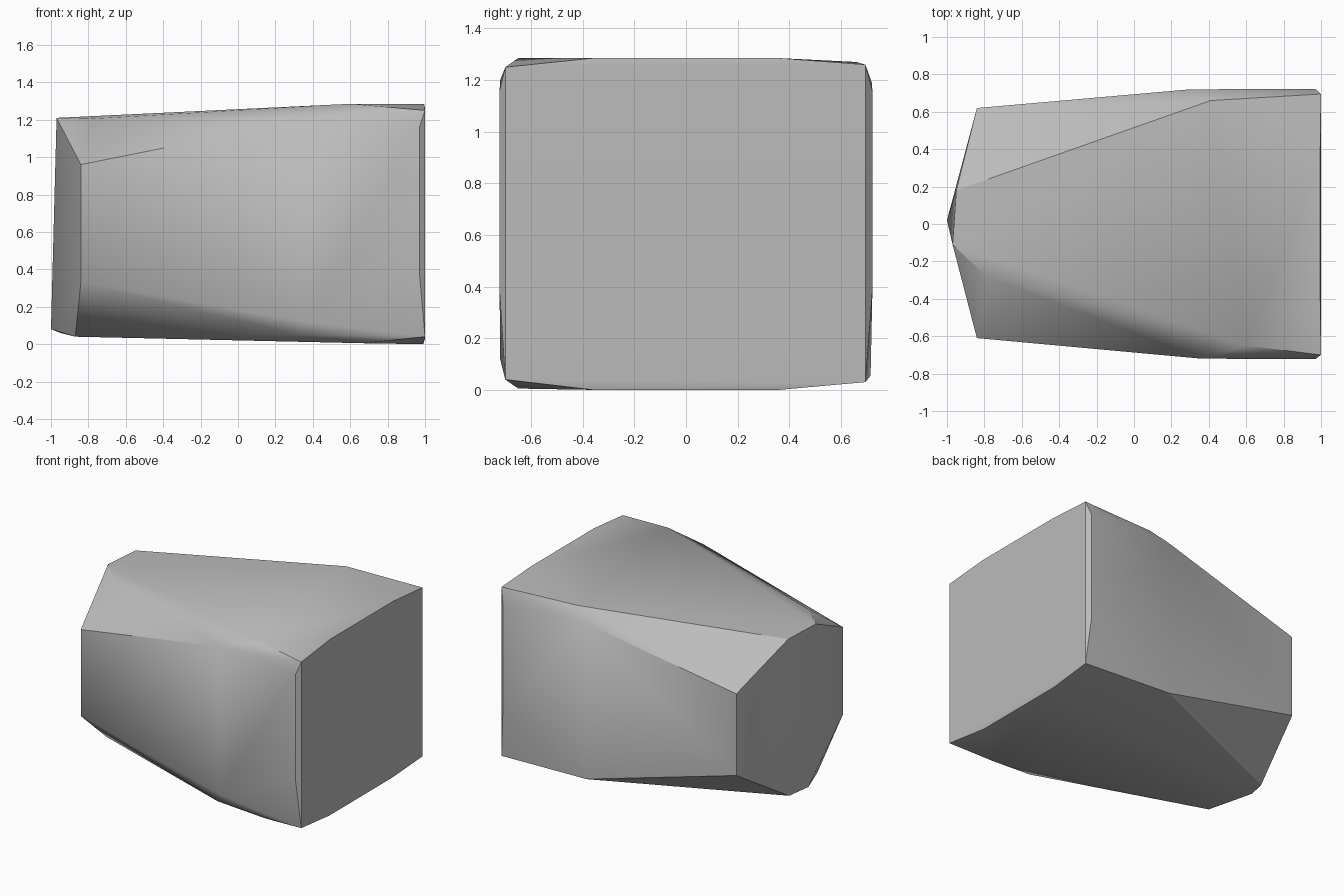
import bpy, bmesh
from math import radians

cube = bpy.data.objects.get("Cube")
if cube:
    bpy.data.objects.remove(cube, do_unlink=True)

# Plain grey stone
stone = bpy.data.materials.new("stone_grey")
stone.use_nodes = True
grey = (0.5, 0.5, 0.5, 1)
stone.diffuse_color = grey
bsdf = stone.node_tree.nodes["Principled BSDF"]
bsdf.inputs["Base Color"].default_value = grey
bsdf.inputs["Roughness"].default_value = 0.9

# Corner points of the boulder, end by end
wide_end = [(1, -.70, .04), (1, -.70, 1.25), (1, .695, 1.26), (1, .695, .03)]
for side in (-1, 1):
    wide_end += [(.99, .36 * side, 0), (.995, .36 * side, 1.285)]
    wide_end += [(.97, .722 * side, z) for z in (.38, 1.16)]
shoulders = [(.6, -.65, 1.285), (.36, -.72, 1.20), (.41, .66, 1.27), (.3, .72, 1.19),
             (.36, -.72, .12), (.32, -.69, .05), (.67, -.65, .005), (.3, .715, .055)]
narrow_end = [(-.84, -.61, .33), (-.84, -.61, .96), (-.84, .62, .35), (-.84, .62, .945),
              (-.97, -.11, 1.21), (-.95, .18, 1.205), (-.79, -.28, 1.205),
              (-.87, -.27, .04), (-1, .02, .08), (-.95, .17, .06)]

# Wrap the corners in a faceted skin
bm = bmesh.new()
for p in wide_end + shoulders + narrow_end:
    bm.verts.new(p)
hull = bmesh.ops.convex_hull(bm, input=bm.verts[:])
loose = [v for v in bm.verts if not v.link_faces]
bmesh.ops.delete(bm, geom=loose, context='VERTS')
bmesh.ops.recalc_face_normals(bm, faces=bm.faces[:])
mesh = bpy.data.meshes.new("boulder")
bm.to_mesh(mesh)
bm.free()

boulder = bpy.data.objects.new("boulder", mesh)
bpy.context.collection.objects.link(boulder)
mesh.materials.append(stone)

# Soft shading, keeping the strong edges crisp
bpy.ops.object.select_all(action='DESELECT')
boulder.select_set(True)
bpy.context.view_layer.objects.active = boulder
bpy.ops.object.shade_smooth_by_angle(angle=radians(30))
